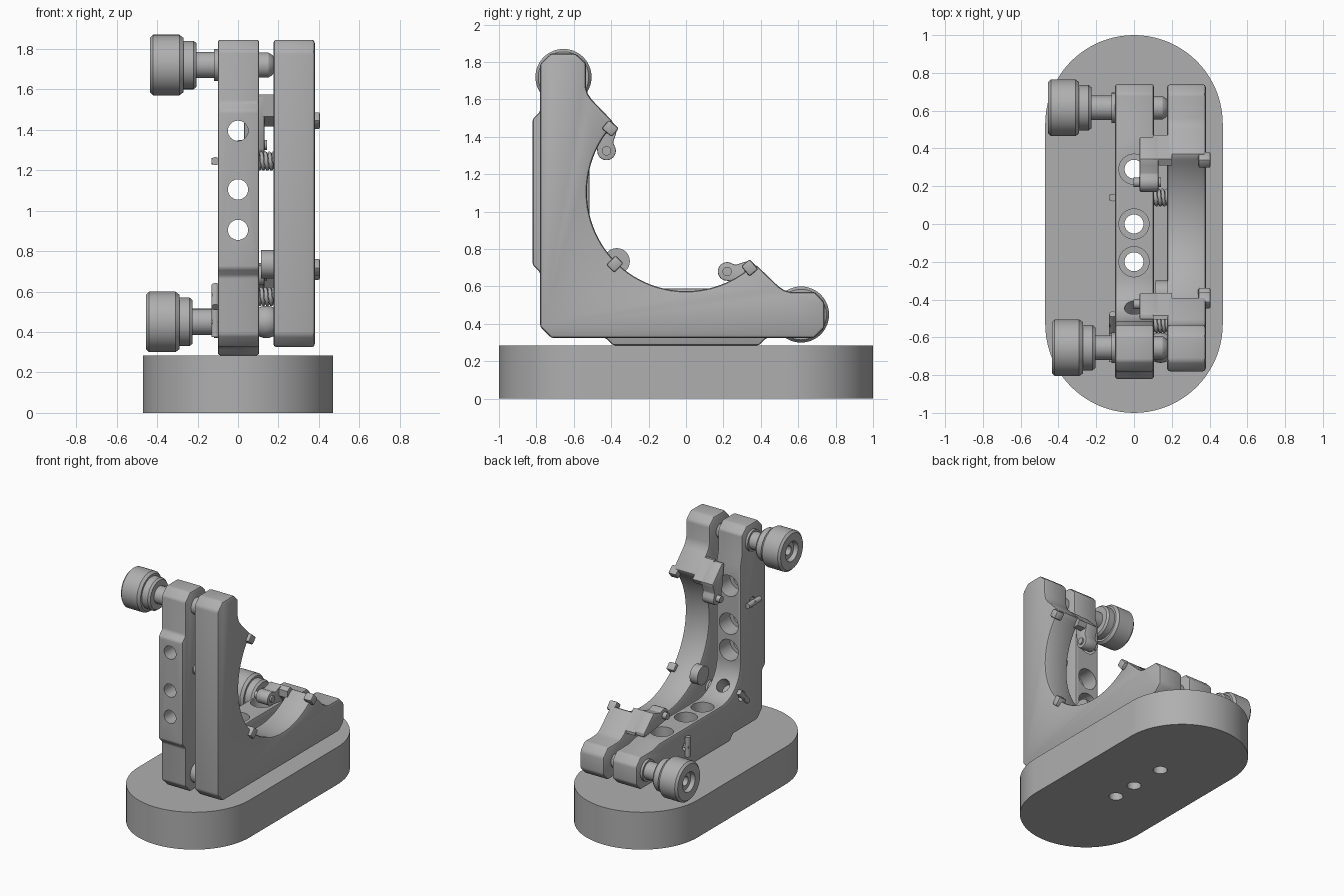
import bpy, bmesh, math
from mathutils import Vector, Matrix

if "Cube" in bpy.data.objects:
    bpy.data.objects.remove(bpy.data.objects["Cube"], do_unlink=True)

grey = bpy.data.materials.new("machined_grey")
grey.use_nodes = True
grey.diffuse_color = (0.43, 0.43, 0.43, 1)
grey.node_tree.nodes["Principled BSDF"].inputs["Base Color"].default_value = (0.43, 0.43, 0.43, 1)


def finish(name, bm, smooth=True):
    bmesh.ops.recalc_face_normals(bm, faces=bm.faces)
    me = bpy.data.meshes.new(name)
    bm.to_mesh(me)
    bm.free()
    ob = bpy.data.objects.new(name, me)
    bpy.context.collection.objects.link(ob)
    me.materials.append(grey)
    if smooth:
        shade(ob)
    return ob


def activate(ob):
    bpy.ops.object.select_all(action='DESELECT')
    ob.select_set(True)
    bpy.context.view_layer.objects.active = ob


def shade(ob):
    activate(ob)
    bpy.ops.object.shade_smooth_by_angle(angle=math.radians(30))


def apply(ob, mod):
    activate(ob)
    bpy.ops.object.modifier_apply(modifier=mod.name)


def slab(name, profile, x0, x1, bevel=0.0):
    """Extrude a (y, z) profile along x."""
    bm = bmesh.new()
    face = bm.faces.new([bm.verts.new((x0, y, z)) for y, z in profile])
    out = bmesh.ops.extrude_face_region(bm, geom=[face])
    bmesh.ops.translate(bm, vec=(x1 - x0, 0, 0),
                        verts=[v for v in out["geom"] if isinstance(v, bmesh.types.BMVert)])
    ob = finish(name, bm, False)
    if bevel:
        m = ob.modifiers.new("edge", 'BEVEL')
        m.width, m.segments = bevel, 2
        m.limit_method, m.angle_limit = 'ANGLE', math.radians(25)
        apply(ob, m)
    shade(ob)
    return ob


def rod(name, centre, direction, radius, length, sides=32):
    bm = bmesh.new()
    turn = Vector(direction).to_track_quat('Z', 'Y').to_matrix().to_4x4()
    bmesh.ops.create_cone(bm, cap_ends=True, segments=sides, radius1=radius, radius2=radius,
                          depth=length, matrix=Matrix.Translation(centre) @ turn)
    return finish(name, bm)


def cut(ob, cutters):
    for c in cutters:
        c.hide_render = True
        m = ob.modifiers.new("cut", 'BOOLEAN')
        m.operation, m.solver, m.object = 'DIFFERENCE', 'EXACT', c
        apply(ob, m)
        bpy.data.objects.remove(c, do_unlink=True)
    shade(ob)


def lathe(name, profile, y, z):
    """Revolve (x, radius) points around an axis parallel to x."""
    bm = bmesh.new()
    vs = [bm.verts.new((x, y, z + r)) for x, r in profile]
    es = [bm.edges.new(p) for p in zip(vs, vs[1:])]
    bmesh.ops.spin(bm, geom=vs + es, cent=(0, y, z), axis=(1, 0, 0),
                   angle=math.tau, steps=48, use_merge=False)
    bmesh.ops.remove_doubles(bm, verts=bm.verts, dist=0.0001)
    return finish(name, bm)


def arc(cy, cz, r, a0, a1, n):
    steps = [math.radians(a0 + (a1 - a0) * i / n) for i in range(n + 1)]
    return [(cy + r * math.cos(a), cz + r * math.sin(a)) for a in steps]


# The two arms mirror each other across the corner diagonal
def swap(p):
    return (p[1] - 1.105, p[0] + 1.105)


def both(half):
    """Close an L profile from its lower half."""
    return half + [swap(p) for p in reversed(half[:-1])]


# Base with rounded ends and three through holes
R = 0.47
outline = arc(0, 1 - R, R, 0, 180, 40) + arc(0, R - 1, R, 180, 360, 40)
bm = bmesh.new()
f = bm.faces.new([bm.verts.new((x, y, 0)) for x, y in outline])
o = bmesh.ops.extrude_face_region(bm, geom=[f])
bmesh.ops.translate(bm, vec=(0, 0, 0.285),
                    verts=[v for v in o["geom"] if isinstance(v, bmesh.types.BMVert)])
base = finish("base", bm)
hole_spots = (-0.2, 0.0, 0.29)
cut(base, [rod("cutter", (0, y, 0.15), (0, 0, 1), 0.05, 0.6) for y in hole_spots])

# Front plate with the large quarter-round opening
arm_end = [(-0.72, 0.325), (0.685, 0.325), (0.74, 0.38), (0.74, 0.515), (0.69, 0.57)]
front = arm_end + [(0.56, 0.57), (0.525, 0.58), (0.495, 0.60), (0.37, 0.72)]
front += arc(0, 1.105, 0.53, -50, -135, 26)
slab("front_plate", both(front), 0.175, 0.38, 0.016)

# Back plate with mounting pads and counterbored holes
back = [(-0.72, 0.325), (-0.43, 0.325), (-0.39, 0.285), (0.39, 0.285), (0.43, 0.325)]
back += arm_end[1:] + [(0.54, 0.57), (0.46, 0.59)]
back += arc(-0.28, 0.825, 0.235, -90, -135, 8)
plate = slab("back_plate", both(back), -0.1, 0.105, 0.012)
cutters = []
for y in hole_spots:
    for radius, z, length in ((0.05, 0.45, 0.8), (0.08, 0.56, 0.2)):
        p = swap((y, z))
        cutters.append(rod("cutter", (0, y, z), (0, 0, 1), radius, length))
        cutters.append(rod("cutter", (0, *p), (0, 1, 0), radius, length))
cutters.append(rod("cutter", (0, -0.446, 0.659), (0, 1, 1), 0.05, 0.2))

# Springs between the plates, held by cross pins in pockets
for y, z, d in ((-0.655, 1.245, (0, 1, 0)), (0.14, 0.45, (0, 0, 1)), (-0.53, 0.575, (0, 1, 1))):
    cutters.append(rod("cutter", (-0.1, y, z), (1, 0, 0), 0.038, 0.1))
    rod("spring_pin", (-0.112, y, z), d, 0.02, 0.15, 16)
    rod("spring_hook", (-0.08, y, z), (1, 0, 0), 0.016, 0.1, 12)
    cu = bpy.data.curves.new("spring", 'CURVE')
    cu.dimensions, cu.bevel_depth, cu.bevel_resolution = '3D', 0.0095, 2
    sp = cu.splines.new('POLY')
    turns, n = 5, 80
    sp.points.add(n)
    for i, pt in enumerate(sp.points):
        a = math.tau * turns * i / n
        pt.co = (0.09 + 0.1 * i / n, y + 0.038 * math.cos(a), z + 0.038 * math.sin(a), 1)
    ob = bpy.data.objects.new("spring", cu)
    cu.materials.append(grey)
    bpy.context.collection.objects.link(ob)
cut(plate, cutters)

# Adjusting knobs with threaded shafts and rounded tips
for x, y, z in ((-0.435, -0.655, 1.72), (-0.455, 0.615, 0.45)):
    lathe("adjuster_knob", [
        (x + 0.08, 0), (x + 0.08, 0.035), (x + 0.03, 0.035), (x + 0.03, 0.065), (x, 0.075),
        (x, 0.135), (x + 0.015, 0.15), (x + 0.145, 0.15), (x + 0.165, 0.135), (x + 0.165, 0.12),
        (x + 0.215, 0.12), (x + 0.23, 0.108), (x + 0.23, 0.065), (-0.118, 0.065),
        (-0.118, 0.08), (-0.09, 0.08), (-0.09, 0.062), (0.15, 0.062), (0.17, 0.05),
        (0.182, 0.03), (0.185, 0)], y, z)

# Fixed pivot ball in the corner
bm = bmesh.new()
bmesh.ops.create_uvsphere(bm, u_segments=32, v_segments=16, radius=0.08,
                          matrix=Matrix.Translation((0.14, -0.655, 0.45)))
finish("pivot_ball", bm)

# Retaining ears at the ends of the opening, each with a set screw
ear = arc(0.22, 0.68, 0.05, 250, 70, 14)
ear += [(0.265, 0.715), (0.31, 0.73), (0.345, 0.74), (0.46, 0.63), (0.46, 0.60), (0.36, 0.61)]
bridge = [(0.31, 0.67), (0.31, 0.72), (0.345, 0.74), (0.47, 0.62), (0.47, 0.60), (0.36, 0.61)]
for side, place in (("lower", lambda p: p), ("upper", swap)):
    slab(side + "_ear", [place(p) for p in ear], 0.03, 0.13, 0.006)
    slab(side + "_ear_bridge", [place(p) for p in bridge], 0.1, 0.2)
    rod(side + "_set_screw", (0.07, *place((0.22, 0.68))), (1, 0, 0), 0.025, 0.145, 20)

# Boss behind the corner clip
rod("corner_boss", (0.147, -0.37, 0.735), (1, 0, 0), 0.07, 0.065)

# Small retaining clips on the front face, turned to face the opening centre
for y, z in ((0.34, 0.70), (-0.405, 1.445), (-0.38, 0.72)):
    aim = math.atan2(1.105 - z, -y)
    u = Vector((math.cos(aim), math.sin(aim)))
    v = Vector((-u.y, u.x))
    c = Vector((y, z))
    corners = [c + u * a + v * b for a, b in ((-0.035, -0.03), (0.035, -0.03),
                                              (0.035, 0.03), (-0.035, 0.03))]
    slab("clip", [tuple(p) for p in corners], 0.34, 0.406, 0.01)
